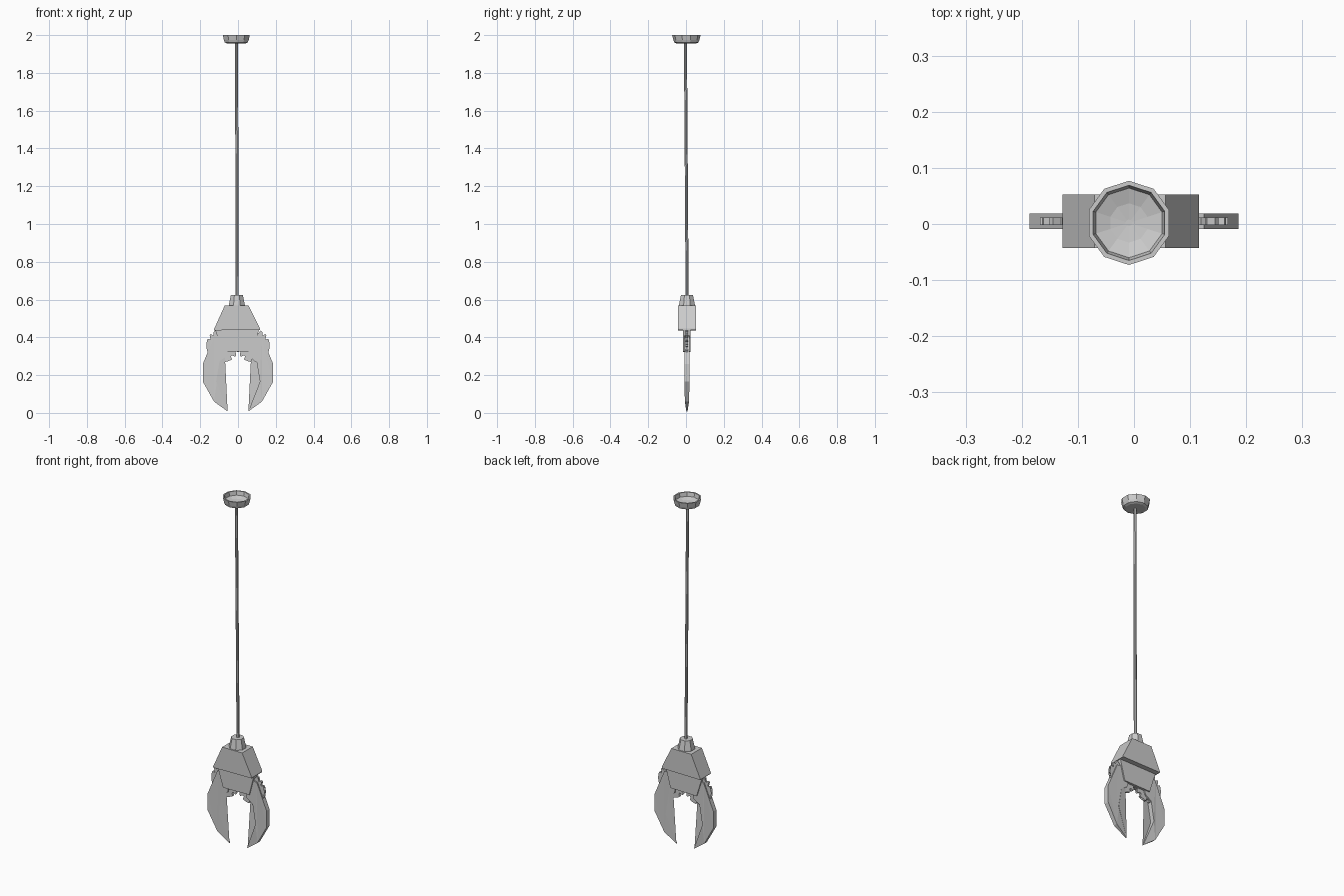
import bpy, bmesh, math
from mathutils import Vector

if "Cube" in bpy.data.objects:
    bpy.data.objects.remove(bpy.data.objects["Cube"])

YC = 0.005  # depth centre of the claw head


def finish(name, bm):
    bmesh.ops.recalc_face_normals(bm, faces=bm.faces)
    me = bpy.data.meshes.new(name)
    bm.to_mesh(me)
    bm.free()
    ob = bpy.data.objects.new(name, me)
    bpy.context.collection.objects.link(ob)
    return ob


def plate(name, outline, half):
    """Extrude an XZ outline along Y; half is one thickness or one per point."""
    bm = bmesh.new()
    hs = half if isinstance(half, list) else [half] * len(outline)
    front = [bm.verts.new((x, YC - h, z)) for (x, z), h in zip(outline, hs)]
    back = [bm.verts.new((x, YC + h, z)) for (x, z), h in zip(outline, hs)]
    n = len(outline)
    caps = [bm.faces.new(front), bm.faces.new(back)]
    for i in range(n):
        j = (i + 1) % n
        bm.faces.new((front[i], front[j], back[j], back[i]))
    bmesh.ops.triangulate(bm, faces=caps)
    return finish(name, bm)


def tube(name, rings, sides, phase=0.0):
    """Skin stacked rings given as (x, y, z, radius), closing both ends."""
    bm = bmesh.new()
    loops = []
    for x, y, z, r in rings:
        loops.append([bm.verts.new((x + r * math.cos(phase + math.tau * k / sides),
                                    y + r * math.sin(phase + math.tau * k / sides), z))
                      for k in range(sides)])
    for a, b in zip(loops, loops[1:]):
        for k in range(sides):
            m = (k + 1) % sides
            bm.faces.new((a[k], a[m], b[m], b[k]))
    bm.faces.new(loops[0])
    bm.faces.new(loops[-1])
    return finish(name, bm)


# Ceiling cup: ten-sided, open bowl
cup = [(0.052, 1.956), (0.064, 1.961), (0.069, 1.974), (0.075, 2.0),
       (0.067, 2.0), (0.062, 1.978), (0.035, 1.970), (0.006, 1.967)]
tube("ceiling_cup", [(-0.009, 0.002, z, r) for r, z in cup], 10, math.pi / 2)

# Hanging rod, leaning very slightly
tube("hanging_rod", [(-0.004, 0.006, 0.61, 0.008), (-0.008, -0.003, 1.962, 0.008)], 8)

# Neck collar
tube("neck_collar", [(-0.006, YC, 0.55, 0.048), (-0.006, YC, 0.575, 0.045),
                     (-0.006, YC, 0.625, 0.034)], 8, math.pi / 8)

# Upper housing and lower gear plate
plate("upper_housing", [(-0.127, 0.437), (0.116, 0.440), (0.116, 0.447),
                        (0.056, 0.569), (-0.070, 0.569), (-0.127, 0.443)], 0.048)
plate("gear_plate", [(-0.122, 0.445), (0.112, 0.445), (0.081, 0.326), (-0.084, 0.323)], 0.020)

# Claw outline, thinning towards the tip
claw = [(0.055, 0.008), (0.127, 0.060), (0.186, 0.165), (0.186, 0.260),
        (0.125, 0.405), (0.075, 0.415), (0.045, 0.370), (0.060, 0.300),
        (0.098, 0.275), (0.116, 0.165)]
depth = [0.003, 0.011] + [0.0135] * 8

# Gear outline with trapezoid teeth
teeth, cx, cz = 18, 0.080, 0.357
gear = []
for i in range(teeth):
    for off, r in ((-0.30, 0.072), (-0.16, 0.088), (0.16, 0.088), (0.30, 0.072)):
        a = math.tau * (i + off) / teeth
        gear.append((cx + r * math.cos(a), cz + r * math.sin(a)))

# Left and right claws with their gears
for side, s in (("left", -1), ("right", 1)):
    plate(side + "_claw", [(s * x, z) for x, z in claw], depth)
    plate(side + "_gear", [(s * x, z) for x, z in gear], 0.0065)
